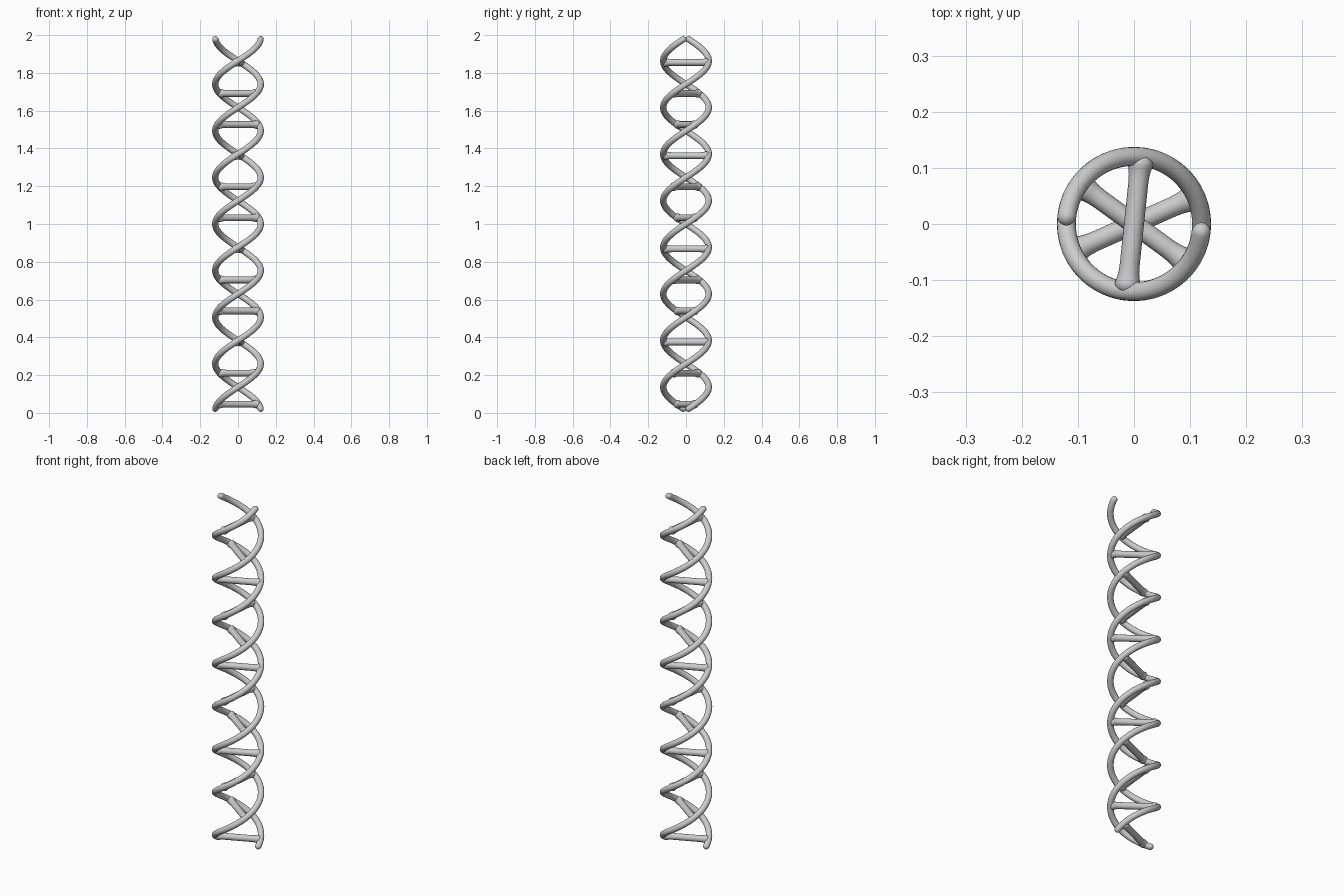
import bpy
from math import sin, cos, pi, radians, sqrt, hypot

if "Cube" in bpy.data.objects:
    bpy.data.objects.remove(bpy.data.objects["Cube"])

R = 0.1205            # helix radius
TUBE = 0.0168         # strand thickness radius
Z0, Z1 = 0.013, 1.987 # axis height at both ends
TURNS = 4
PITCH = (Z1 - Z0) / TURNS
LENGTH = TURNS * hypot(2 * pi * R, PITCH)


def tube(name, pts):
    """Round tube through (x, y, z, radius) points, converted to a smooth mesh."""
    cu = bpy.data.curves.new(name, 'CURVE')
    cu.dimensions = '3D'
    cu.bevel_depth = 1.0
    cu.bevel_resolution = 6
    cu.use_fill_caps = True
    sp = cu.splines.new('POLY')
    sp.points.add(len(pts) - 1)
    for p, (x, y, z, r) in zip(sp.points, pts):
        p.co = (x, y, z, 1)
        p.radius = r
    ob = bpy.data.objects.new(name, cu)
    bpy.context.collection.objects.link(ob)
    bpy.ops.object.select_all(action='DESELECT')
    ob.select_set(True)
    bpy.context.view_layer.objects.active = ob
    bpy.ops.object.convert(target='MESH')
    bpy.ops.object.shade_smooth_by_angle(angle=radians(50))
    return bpy.context.object


def helix(s, phase, r):
    """Point at arc length s on the right-handed helix."""
    t = s / LENGTH
    a = 2 * pi * TURNS * t + phase
    return (R * cos(a), R * sin(a), Z0 + (Z1 - Z0) * t, r)


# Two strands with rounded ends
caps = [TUBE * f for f in (0.01, 0.06, 0.18, 0.38, 0.65)]
steps = 256
body = [TUBE + (LENGTH - 2 * TUBE) * i / steps for i in range(steps + 1)]
stations = caps + body + [LENGTH - c for c in reversed(caps)]
for name, phase in (("strand_a", 0), ("strand_b", pi)):
    pts = []
    for s in stations:
        d = min(s, LENGTH - s, TUBE) / TUBE
        pts.append(helix(s, phase, TUBE * sqrt(max(0, 1 - (1 - d) ** 2))))
    tube(name, pts)

# Rungs every third of a turn, flaring where they meet the strands
half = [(0.0, 0.0178), (0.075, 0.0178), (0.088, 0.0186), (0.097, 0.0202),
        (0.105, 0.0225), (0.112, 0.0225), (0.120, 0.0165), (0.124, 0.011)]
profile = [(-s, r) for s, r in reversed(half[1:])] + half
for k in range(3 * TURNS):
    turn = 24 / 360 + k / 3
    a, z = 2 * pi * turn, Z0 + PITCH * turn
    tube(f"rung_{k + 1}", [(s * cos(a), s * sin(a), z, r) for s, r in profile])
